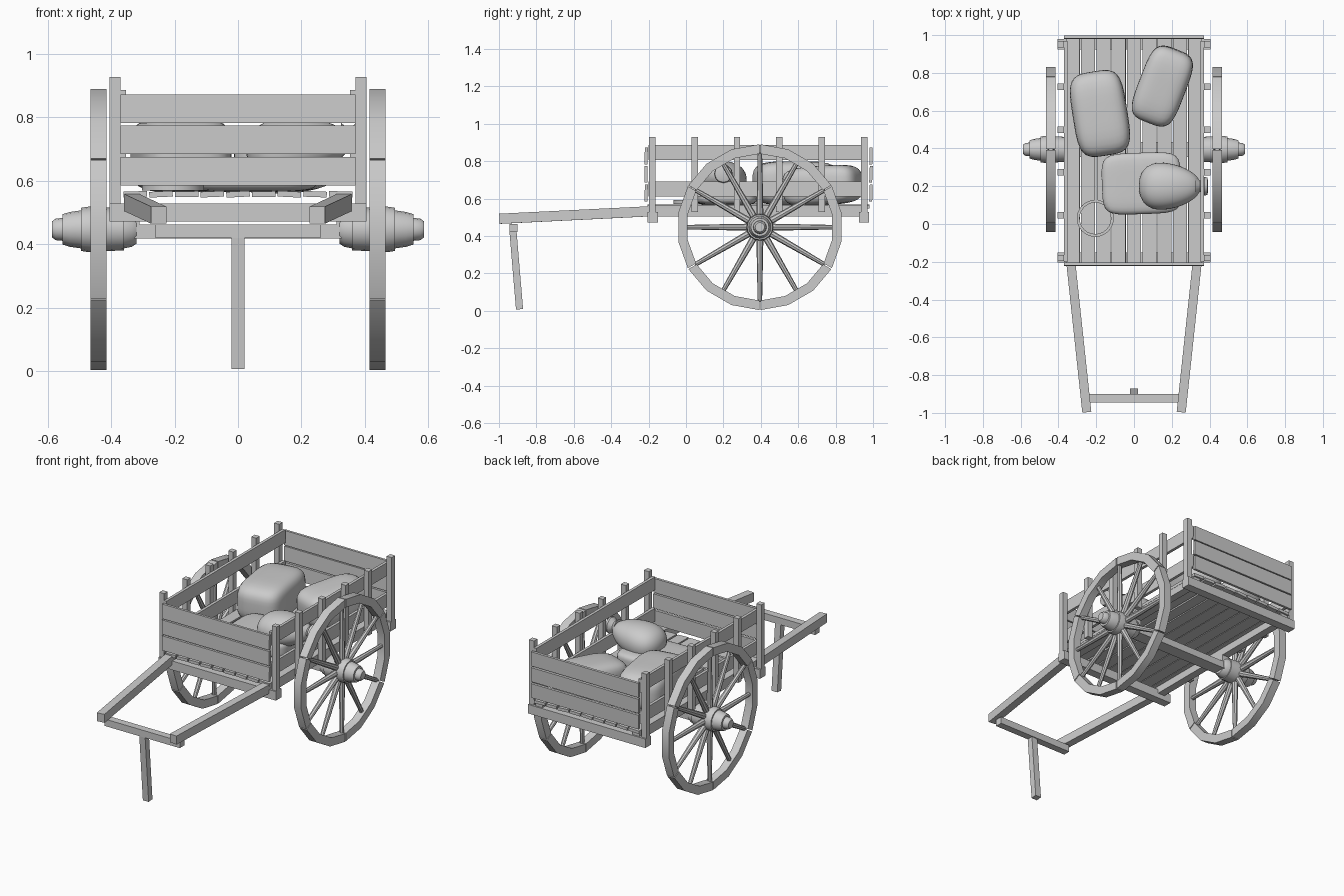
import bpy, bmesh, math, random
from mathutils import Vector, Matrix

if "Cube" in bpy.data.objects:
    bpy.data.objects.remove(bpy.data.objects["Cube"])

random.seed(4)


def finish(name, bm, smooth=False):
    bmesh.ops.recalc_face_normals(bm, faces=bm.faces)
    me = bpy.data.meshes.new(name)
    bm.to_mesh(me)
    bm.free()
    ob = bpy.data.objects.new(name, me)
    bpy.context.collection.objects.link(ob)
    if smooth:
        bpy.ops.object.select_all(action='DESELECT')
        ob.select_set(True)
        bpy.context.view_layer.objects.active = ob
        bpy.ops.object.shade_smooth_by_angle(angle=math.radians(35))
    return ob


def box(name, x, y, z, roll=(0, 0)):
    """Box from (min, max) ranges, with slight tilt about x and y."""
    c = Vector([(a + b) / 2 for a, b in (x, y, z)])
    s = [b - a for a, b in (x, y, z)]
    m = Matrix.Translation(c) @ Matrix.Rotation(roll[0], 4, 'X') @ Matrix.Rotation(roll[1], 4, 'Y')
    bm = bmesh.new()
    bmesh.ops.create_cube(bm, size=1, matrix=m @ Matrix.Diagonal((*s, 1)))
    return finish(name, bm)


def beam(name, a, b, w, h):
    """Rectangular beam from a to b; w is horizontal, h the other way."""
    a, b = Vector(a), Vector(b)
    d = (b - a).normalized()
    side = Vector((1, 0, 0)) if abs(d.z) > .8 else d.cross(Vector((0, 0, 1))).normalized()
    up = side.cross(d)
    bm = bmesh.new()
    rings = [[bm.verts.new(p + side * w / 2 * i + up * h / 2 * j)
              for i, j in ((-1, -1), (1, -1), (1, 1), (-1, 1))] for p in (a, b)]
    bm.faces.new(rings[0])
    bm.faces.new(rings[1])
    for k in range(4):
        n = (k + 1) % 4
        bm.faces.new((rings[0][k], rings[0][n], rings[1][n], rings[1][k]))
    return finish(name, bm)


def lathe(name, profile, origin, steps=16):
    """Revolve (x, radius) points around the x axis through origin."""
    bm = bmesh.new()
    rings = [[bm.verts.new(Vector((x, origin[1] + r * math.cos(k * math.tau / steps),
                                   origin[2] + r * math.sin(k * math.tau / steps))))
              for k in range(steps)] for x, r in profile]
    for p, q in zip(rings, rings[1:]):
        for k in range(steps):
            n = (k + 1) % steps
            bm.faces.new((p[k], p[n], q[n], q[k]))
    bm.faces.new(rings[0])
    bm.faces.new(rings[-1])
    return finish(name, bm, True)


def sack(name, loc, size, rot, power=4.0, taper=0.0):
    """Pillow shape: gridded cube pushed onto a superellipsoid."""
    bm = bmesh.new()
    bmesh.ops.create_cube(bm, size=2)
    bmesh.ops.subdivide_edges(bm, edges=bm.edges[:], cuts=9, use_grid_fill=True)
    for v in bm.verts:
        n = sum(abs(c) ** power for c in v.co) ** (1 / power)
        v.co /= n
        v.co.y *= 1 - taper * v.co.x
        v.co.z *= 1 - taper * v.co.x
        v.co = Vector([c * s / 2 for c, s in zip(v.co, size)])
    ob = finish(name, bm, True)
    ob.location, ob.rotation_euler = loc, [math.radians(a) for a in rot]
    return ob


# Wheels: six felloes, twelve tapered spokes and a turned hub each
WY, WZ = 0.395, 0.447
HUB = [(.32, .045), (.335, .055), (.36, .06), (.36, .066), (.40, .068), (.47, .072), (.495, .068),
       (.495, .06), (.53, .055), (.553, .048), (.553, .036), (.575, .034), (.587, .025)]
for s, label in ((1, 'right'), (-1, 'left')):
    bm = bmesh.new()
    for f in range(6):
        rings = []
        for k in range(4):
            a = math.radians(-90 + f * 60 + (.4, 20, 40, 59.6)[k])
            rings.append([bm.verts.new((s * x, WY + r * math.cos(a), WZ + r * math.sin(a)))
                          for x, r in ((.415, .392), (.465, .392), (.465, .443), (.415, .443))])
        for p, q in zip(rings, rings[1:]):
            for k in range(4):
                n = (k + 1) % 4
                bm.faces.new((p[k], p[n], q[n], q[k]))
        bm.faces.new(rings[0])
        bm.faces.new(rings[-1])
    finish(label + '_wheel_rim', bm, True)
    bm = bmesh.new()
    for k in range(12):
        m = (Matrix.Translation((s * .44, WY, WZ)) @ Matrix.Rotation(k * math.tau / 12, 4, 'X')
             @ Matrix.Translation((0, 0, .225)))
        bmesh.ops.create_cone(bm, cap_ends=True, segments=8, radius1=.019, radius2=.012,
                              depth=.35, matrix=m)
    finish(label + '_wheel_spokes', bm, True)
    lathe(label + '_hub', [(s * x, r) for x, r in HUB], (0, WY, WZ))

# Axle with bolsters, bed rails, handles
box('axle', (-.36, .36), (WY - .04, WY + .04), (.418, .462))
for s in (1, -1):
    box('axle_bolster', (s * .335 - .025, s * .335 + .025), (WY - .04, WY + .04), (.46, .51))
    box('bed_rail', (s * .335 - .024, s * .335 + .024), (-.2, .97), (.503, .55))
    beam('handle', (s * .25, -.995, .492), (s * .336, -.19, .532), .048, .054)
for y in (-.178, .952):
    box('bed_cross_beam', (-.405, .405), (y - .027, y + .027), (.472, .528))

# Handle crossbar and prop leg
box('handle_crossbar', (-.26, .26), (-.945, -.9), (.42, .463))
beam('prop_leg', (0, -.925, .425), (0, -.89, .008), .04, .038)

# Floor planks
for i in range(9):
    x = (i - 4) * .081
    box('floor_plank', (x - .037, x + .037), (-.205, .98), (.549, .567),
        (0, random.uniform(-.06, .06)))

# Front and back boards
for label, y in (('front', -.213), ('back', .989)):
    for z in (.585, .685, .783):
        box(label + '_board', (-.37, .37), (y - .008, y + .008), (z, z + .09),
            (random.uniform(-.05, .05), 0))

# Side stakes and slats
for s in (1, -1):
    for i in range(6):
        y = -.18 + i * .2265
        low = .5 if i in (0, 5) else .528
        box('side_stake', (s * .388 - .017, s * .388 + .017), (y - .017, y + .017), (low, .928))
    for z in (.61, .805):
        box('side_slat', (s * .362 - .009, s * .362 + .009), (-.2, .97), (z, z + .082))

# Cargo sacks
sack('left_sack', (-.18, .585, .682), (.29, .45, .235), (0, 0, 9))
sack('right_sack', (.15, .73, .67), (.25, .415, .21), (4, 0, -21))
sack('flat_sack', (.04, .215, .62), (.42, .325, .11), (0, 0, 2), 5)
sack('tied_sack', (.19, .2, .705), (.33, .24, .19), (0, -8, 0), 2.2, .25)
lathe('sack_neck', [(.325, .05), (.35, .03), (.358, .036), (.372, .05), (.388, .046), (.392, .03)],
      (0, .2, .733), 12)

# Hoop with a long rod lying on the floor
bm = bmesh.new()
rings = []
for k in range(24):
    a = k * math.tau / 24
    rings.append([bm.verts.new((-.205 + r * math.cos(a), .03 + r * math.sin(a), z))
                  for r, z in ((.083, .57), (.098, .57), (.098, .592), (.083, .592))])
for k in range(24):
    p, q = rings[k], rings[(k + 1) % 24]
    for j in range(4):
        n = (j + 1) % 4
        bm.faces.new((p[j], p[n], q[n], q[j]))
finish('hoop', bm, True)
beam('hoop_rod', (-.2, .12, .58), (-.2, .4, .58), .018, .018)
